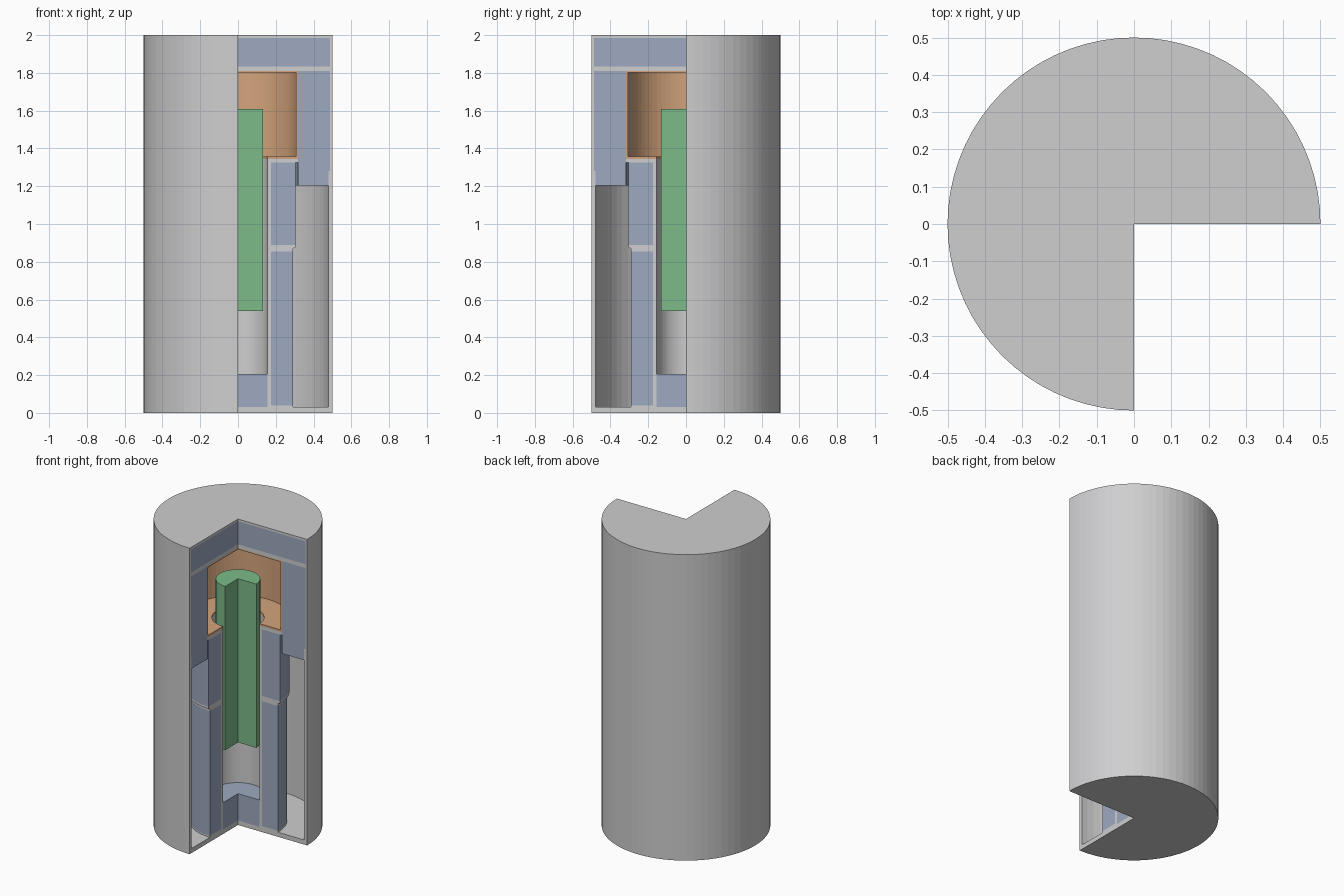
import bpy, bmesh
from math import cos, sin, radians

cube = bpy.data.objects.get("Cube")
if cube:
    bpy.data.objects.remove(cube, do_unlink=True)

STEPS = 54      # facets around the remaining three quarters
SWEEP = 270     # the front-left quarter is cut away


def material(name, r, g, b):
    m = bpy.data.materials.new(name)
    m.use_nodes = True
    m.diffuse_color = (r, g, b, 1)
    m.node_tree.nodes["Principled BSDF"].inputs["Base Color"].default_value = (r, g, b, 1)
    return m


gray = material("light_gray", 0.62, 0.62, 0.63)
blue = material("slate_blue", 0.34, 0.40, 0.53)
orange = material("copper_orange", 0.65, 0.37, 0.20)
green = material("rod_green", 0.20, 0.50, 0.25)


def revolve(name, profile, mat):
    """Sweep a closed (radius, height) outline and cap both cut ends."""
    bm = bmesh.new()
    rings = []
    for i in range(STEPS + 1):
        a = radians(SWEEP * i / STEPS)
        rings.append([bm.verts.new((r * cos(a), r * sin(a), z)) for r, z in profile])
    n = len(profile)
    for a, b in zip(rings, rings[1:]):
        for j in range(n):
            k = (j + 1) % n
            if profile[j][0] or profile[k][0]:
                bm.faces.new((a[j], a[k], b[k], b[j]))
    bm.faces.new(rings[0])
    bm.faces.new(rings[-1][::-1])
    bmesh.ops.remove_doubles(bm, verts=bm.verts, dist=1e-5)
    bmesh.ops.recalc_face_normals(bm, faces=bm.faces)
    mesh = bpy.data.meshes.new(name)
    bm.to_mesh(mesh)
    bm.free()
    mesh.materials.append(mat)
    obj = bpy.data.objects.new(name, mesh)
    bpy.context.collection.objects.link(obj)
    return obj


def ring(name, r0, r1, z0, z1, mat):
    return revolve(name, [(r0, z0), (r1, z0), (r1, z1), (r0, z1)], mat)


# Outer can with its floor, lid and slightly thicker lower wall
revolve("outer_shell", [
    (0, 0), (.5, 0), (.5, 2), (0, 2), (0, 1.985), (.487, 1.985),
    (.487, 1.28), (.478, 1.28), (.478, .03), (0, .03)], gray)

# Upper filling: top block, divider plate and stepped sleeve
ring("top_block", 0, .487, 1.835, 1.985, blue)
ring("divider_plate", 0, .487, 1.81, 1.835, gray)
revolve("upper_sleeve", [
    (.317, 1.205), (.478, 1.205), (.478, 1.28), (.487, 1.28),
    (.487, 1.81), (.317, 1.81)], blue)

# Thin cup lining the upper chamber, with a hole in its floor
revolve("chamber_lining", [
    (.155, 1.345), (.317, 1.345), (.317, 1.81), (0, 1.81), (0, 1.802),
    (.308, 1.802), (.308, 1.358), (.155, 1.358)], orange)

# Central tube with foot, middle collar and top flange
revolve("central_tube", [
    (.155, .03), (.29, .03), (.29, .04), (.175, .04), (.175, .855),
    (.29, .855), (.29, .87), (.305, .875), (.305, .89), (.175, .89),
    (.175, 1.325), (.317, 1.325), (.317, 1.345), (.155, 1.345)], gray)

# Jackets around the tube and the plug at its base
ring("lower_jacket", .175, .29, .04, .855, blue)
ring("middle_jacket", .175, .305, .89, 1.325, blue)
ring("bottom_plug", 0, .155, .03, .205, blue)

# Rod hanging in the tube
ring("center_rod", 0, .132, .54, 1.61, green)
